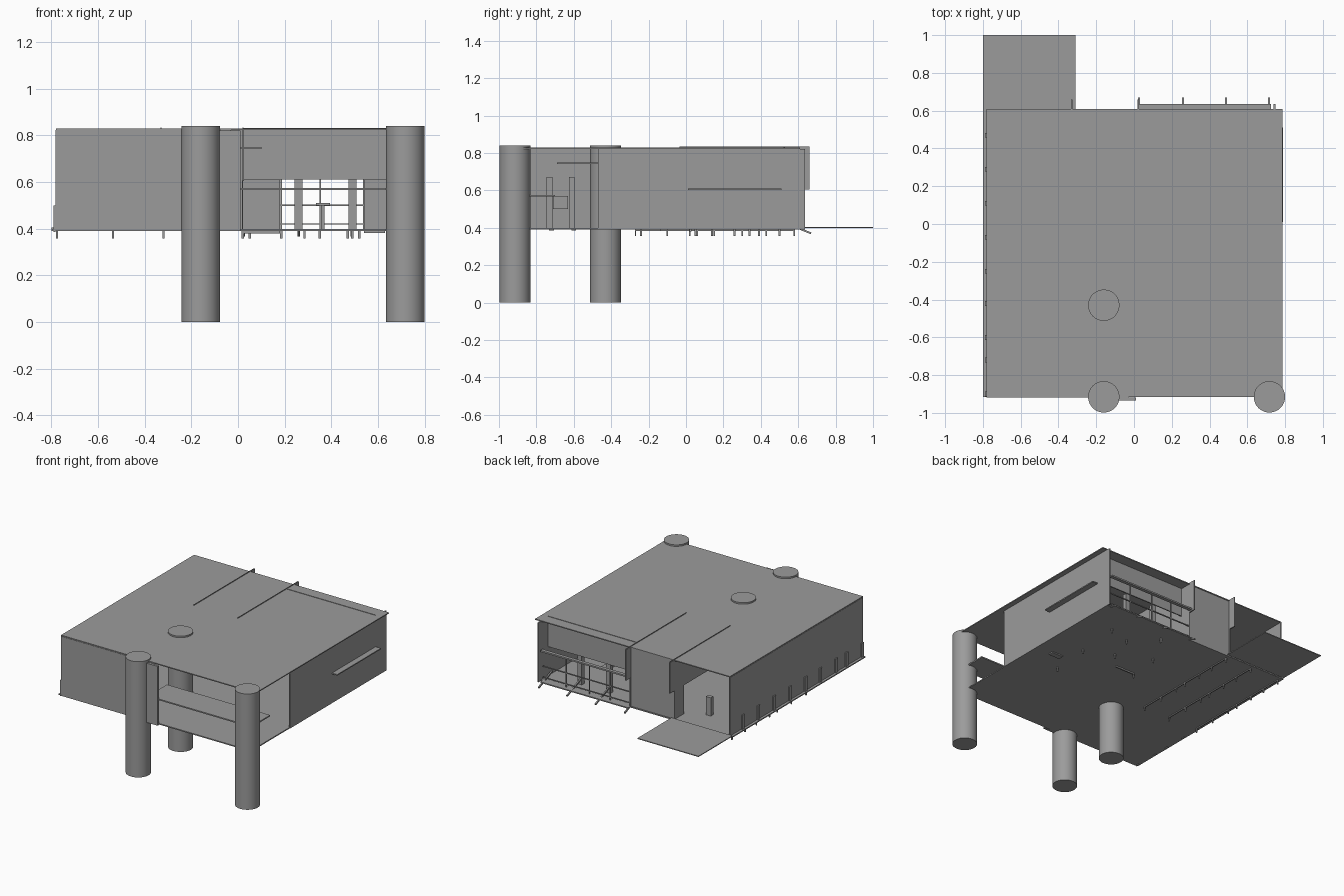
import bpy, bmesh, math
from mathutils import Vector

grey = bpy.data.materials.new("dark_grey")
grey.diffuse_color = (0.33, 0.33, 0.33, 1)


def box(name, x0, x1, y0, y1, z0, z1):
    bm = bmesh.new()
    bmesh.ops.create_cube(bm, size=1)
    for v in bm.verts:
        v.co = Vector(((x0 + x1) / 2 + v.co.x * (x1 - x0),
                       (y0 + y1) / 2 + v.co.y * (y1 - y0),
                       (z0 + z1) / 2 + v.co.z * (z1 - z0)))
    me = bpy.data.meshes.new(name)
    bm.to_mesh(me)
    bm.free()
    me.materials.append(grey)
    ob = bpy.data.objects.new(name, me)
    bpy.context.collection.objects.link(ob)
    return ob


# Three round concrete columns
for i, (x, y) in enumerate([(-0.16, -0.915), (0.717, -0.915), (-0.16, -0.43)]):
    bpy.ops.mesh.primitive_cylinder_add(vertices=48, radius=0.083, depth=0.84,
                                        location=(x, y, 0.42))
    bpy.context.object.name = f"column_{i}"
    bpy.context.object.data.materials.append(grey)
    bpy.ops.object.shade_smooth_by_angle()

# Floor, roof and rear entrance platform
box("floor_main", -0.8, 0.745, -0.915, 0.61, 0.39, 0.398)
box("floor_rear_edge", 0.02, 0.725, 0.61, 0.635, 0.39, 0.398)
box("roof", -0.78, 0.785, -0.915, 0.61, 0.822, 0.829)
box("entrance_platform", -0.8, -0.31, 0.61, 1.0, 0.399, 0.405)

# Outer walls
box("left_wall", -0.782, -0.774, -0.915, 0.61, 0.39, 0.822)
box("front_wall", -0.78, -0.03, -0.918, -0.908, 0.39, 0.822)
box("front_wall_end", -0.08, 0.01, -0.935, -0.918, 0.39, 0.82)
box("right_wall", 0.738, 0.748, -0.47, 0.635, 0.39, 0.822)
box("right_wall_ledge", 0.748, 0.79, 0.01, 0.51, 0.601, 0.609)

# Terrace counter slab, entrance canopy and interior posts
box("terrace_counter", -0.08, 0.748, -0.915, -0.7, 0.566, 0.575)
box("door_canopy", -0.03, 0.1, -0.69, -0.47, 0.741, 0.749)
for y in (-0.73, -0.61):
    box("interior_post", -0.6, -0.58, y - 0.015, y + 0.015, 0.398, 0.67)
box("interior_panel", -0.6, -0.59, -0.71, -0.63, 0.5, 0.57)

# Fin walls that break through the roof at the back
for x, y in ((-0.33, 0.5), (0.022, 0.25)):
    box("roof_fin", x - 0.004, x + 0.004, 0.0, 0.66, 0.605, 0.829)
    box("roof_fin_crest", x - 0.002, x + 0.002, -0.035, 0.66, 0.825, 0.834)
    box("fin_base", x - 0.004, x + 0.004, y, 0.61, 0.398, 0.605)

# Rear walls and glazing
box("rear_fascia", 0.02, 0.738, 0.522, 0.53, 0.61, 0.832)
box("rear_centre_wall", -0.33, 0.02, 0.595, 0.605, 0.398, 0.822)
box("window_head", 0.02, 0.725, 0.61, 0.635, 0.615, 0.626)
for z in (0.42, 0.5):
    box("window_rail", 0.02, 0.725, 0.6, 0.608, z - 0.003, z + 0.003)
for x in (0.26, 0.49):
    box("rear_post", x - 0.017, x + 0.017, 0.49, 0.52, 0.398, 0.612)
for x in (0.185, 0.352, 0.538):
    box("window_mullion", x - 0.003, x + 0.003, 0.6, 0.608, 0.398, 0.62)

# Inclined struts below the rear window
for x in (0.026, 0.26, 0.488, 0.715):
    s = box("rear_strut", -0.005, 0.005, -0.085, 0.085, -0.005, 0.005)
    s.location = (x, 0.59, 0.402)
    s.rotation_euler.x = -math.radians(22)

# Interior partitions and furniture
box("partition_left", 0.02, 0.18, 0.1, 0.11, 0.398, 0.61)
box("partition_right", 0.54, 0.738, 0.1, 0.11, 0.398, 0.61)
box("table_top", 0.335, 0.395, 0.3, 0.42, 0.5, 0.51)
box("table_leg", 0.355, 0.37, 0.35, 0.37, 0.398, 0.5)
box("entrance_post", -0.5, -0.46, 0.4, 0.43, 0.398, 0.53)

# Brackets along the foot of the left wall
for y in (0.47, 0.29, 0.11, -0.07, -0.25, -0.42, -0.6, -0.72, -0.9):
    box("wall_bracket", -0.79, -0.782, y - 0.013, y + 0.013, 0.385, 0.5)

# Pegs and joists hanging below the floor
for x in (-0.775, -0.535, -0.32):
    for y in (-0.27, -0.1, 0.06, 0.15, 0.3, 0.43, 0.58):
        box("floor_peg", x - 0.004, x + 0.004, y - 0.004, y + 0.004, 0.357, 0.39)
    box("floor_joist", x - 0.004, x + 0.004, -0.27, 0.58, 0.383, 0.39)
for x, y in [(0.02, 0.02), (0.05, 0.26), (0.185, 0.5), (0.285, 0.14),
             (0.35, 0.34), (0.47, -0.24), (0.49, 0.05), (0.52, 0.39)]:
    box("floor_peg", x - 0.005, x + 0.005, y - 0.005, y + 0.005, 0.357, 0.39)
box("cross_joist", 0.02, 0.18, 0.02, 0.03, 0.38, 0.39)
box("floor_beam", 0.54, 0.63, -0.14, -0.1, 0.382, 0.39)
